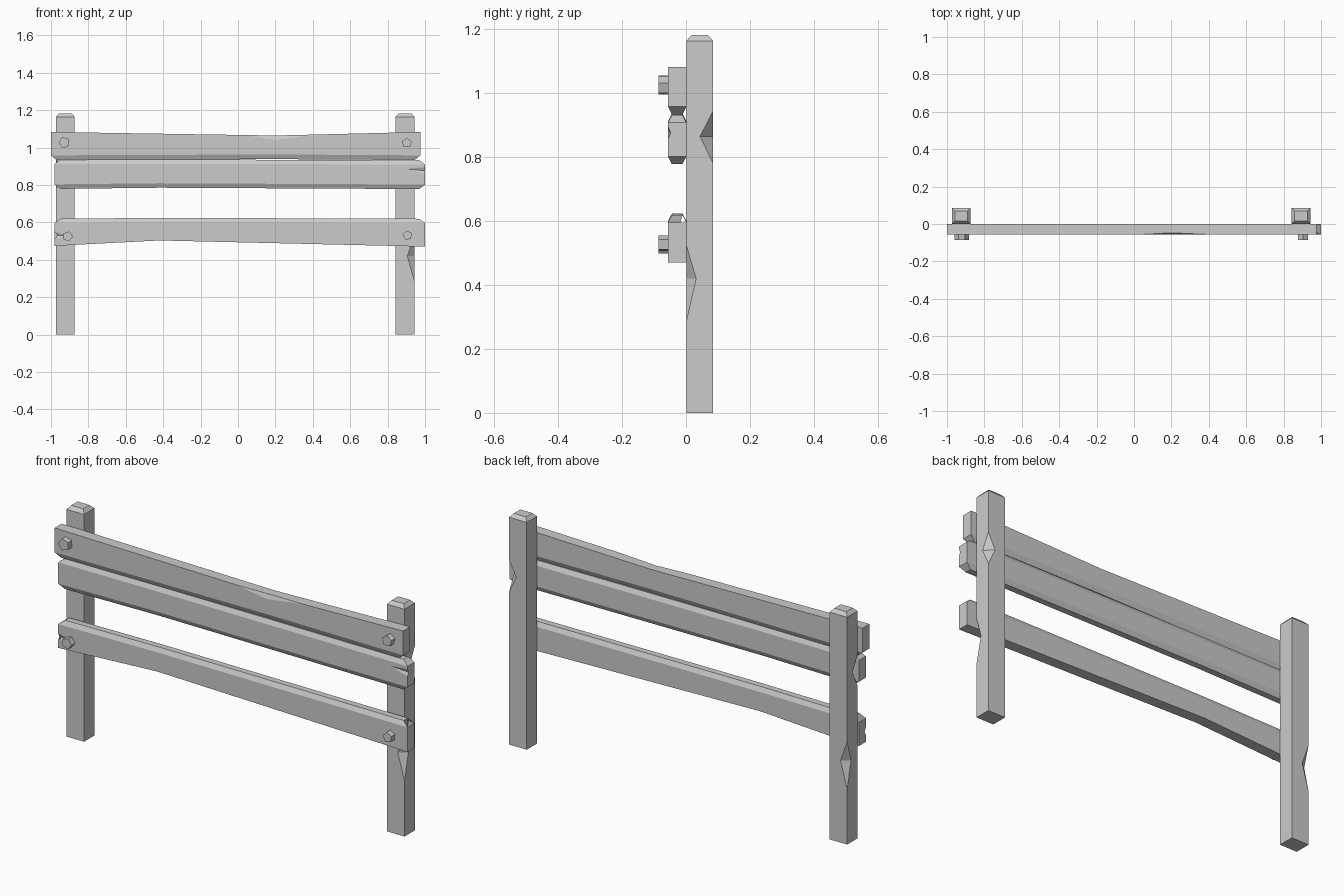
import bpy, bmesh, math
from mathutils import Vector

if "Cube" in bpy.data.objects:
    bpy.data.objects.remove(bpy.data.objects["Cube"])


def add_object(name, verts, faces):
    mesh = bpy.data.meshes.new(name)
    mesh.from_pydata(verts, [], faces)
    bm = bmesh.new()
    bm.from_mesh(mesh)
    bmesh.ops.recalc_face_normals(bm, faces=bm.faces)
    bm.to_mesh(mesh)
    bm.free()
    obj = bpy.data.objects.new(name, mesh)
    bpy.context.collection.objects.link(obj)
    return obj


def loft(name, rings):
    """Skin closed rings of equal length and cap both ends."""
    n = len(rings[0])
    verts = [v for ring in rings for v in ring]
    faces = [(r * n + i, r * n + (i + 1) % n, (r + 1) * n + (i + 1) % n, (r + 1) * n + i)
             for r in range(len(rings) - 1) for i in range(n)]
    faces += [tuple(range(n)), tuple(range(len(verts) - n, len(verts)))]
    return add_object(name, verts, faces)


def chip(obj, a, b, p, q):
    """Chip an edge from a to b, cutting as deep as p and q on its two faces."""
    pts = [Vector(v) for v in (a, b, p, q)]
    mid = (pts[2] + pts[3]) / 2
    cutter = add_object("chip_cutter", [mid + (v - mid) * 1.3 for v in pts],
                        [(0, 1, 2), (0, 1, 3), (0, 2, 3), (1, 2, 3)])
    cutter.hide_render = True
    mod = obj.modifiers.new("chip", 'BOOLEAN')
    mod.operation = 'DIFFERENCE'
    mod.solver = 'EXACT'
    mod.object = cutter
    bpy.context.view_layer.objects.active = obj
    bpy.ops.object.modifier_apply(modifier=mod.name)
    bpy.data.objects.remove(cutter)


FRONT, BACK = -0.056, 0.001


def plank(name, stations, top, bottom, inset_x=0.03, inset_y=0.012):
    """Stations are (x, z_low, z_high); top and bottom are chamfer heights."""
    rings = []
    for i, (x, lo, hi) in enumerate(stations):
        xi = x + inset_x * ((i == 0) - (i == len(stations) - 1))
        ring = []
        if bottom:
            ring += [(xi, BACK - inset_y, lo), (xi, FRONT + inset_y, lo)]
        else:
            ring += [(x, BACK, lo)]
        ring += [(x, FRONT, lo + bottom), (x, FRONT, hi - top)]
        if top:
            ring += [(xi, FRONT + inset_y, hi), (xi, BACK - inset_y, hi)]
            ring += [(x, BACK, hi - top)]
        else:
            ring += [(x, BACK, hi)]
        if bottom:
            ring += [(x, BACK, lo + bottom)]
        rings.append(ring)
    # chamfered ends are not planar, so close each with a flat core and corner slopes
    n = len(rings[0])
    verts = [v for r in rings for v in r]
    faces = [(r * n + i, r * n + (i + 1) % n, (r + 1) * n + (i + 1) % n, (r + 1) * n + i)
             for r in range(len(rings) - 1) for i in range(n)]
    for e, x in ((0, stations[0][0]), (len(verts) - n, stations[-1][0])):
        flat = [i for i in range(n) if abs(rings[0 if e == 0 else -1][i][0] - x) < 1e-6]
        faces.append(tuple(e + i for i in flat))
        if bottom:
            faces.append((e + n - 1, e, e + 1, e + 2))
        if top:
            k = flat[1]
            faces.append((e + k, e + k + 1, e + k + 2, e + k + 3))
    return add_object(name, verts, faces)


# Posts: one chipped post, reused turned by half a circle
def rect(hx, hy, z):
    return [(-hx, -hy, z), (hx, -hy, z), (hx, hy, z), (-hx, hy, z)]


HX, HY = 0.05, 0.042
post = loft("right_post", [rect(HX, HY, 0), rect(HX, HY, 1.164), rect(HX - 0.016, HY - 0.016, 1.182)])
chip(post, (HX, -HY, 0.525), (HX, -HY, 0.285), (0.012, -HY, 0.42), (HX, -0.011, 0.42))
chip(post, (HX, HY, 0.945), (HX, HY, 0.78), (0.01, HY, 0.865), (HX, 0.001, 0.865))
post.location = (0.893, 0.043, 0)
left = bpy.data.objects.new("left_post", post.data)
bpy.context.collection.objects.link(left)
left.location = (-0.923, 0.043, 0)
left.rotation_euler.z = math.pi

# Planks
upper = plank("upper_plank", [(-1.0, 0.933, 1.083), (0.2, 0.938, 1.064), (0.975, 0.933, 1.083)], 0, 0.025)
chip(upper, (0.03, FRONT, 1.0667), (0.41, FRONT, 1.0692), (0.2, FRONT, 1.04), (0.2, -0.047, 1.064))

middle = plank("middle_plank", [(-0.98, 0.779, 0.935), (-0.42, 0.785, 0.936), (1.0, 0.778, 0.932)], 0.023, 0.024)
chip(middle, (1.0, FRONT, 0.895), (1.0, FRONT, 0.857), (0.9, FRONT, 0.885), (1.0, -0.048, 0.876))

lower = plank("lower_plank", [(-0.98, 0.474, 0.619), (-0.42, 0.503, 0.624), (1.0, 0.47, 0.619)], 0.023, 0)
chip(lower, (-0.98, FRONT, 0.55), (-0.98, FRONT, 0.51), (-0.92, FRONT, 0.53), (-0.98, -0.046, 0.53))

# Five-sided bolt heads: x, z, radius, turn in degrees
bolts = {"upper_left_bolt": (-0.928, 1.026, 0.031, 110), "upper_right_bolt": (0.903, 1.024, 0.028, 90),
         "lower_left_bolt": (-0.911, 0.525, 0.028, 70), "lower_right_bolt": (0.906, 0.53, 0.026, 100)}
for name, (x, z, r, turn) in bolts.items():
    angles = [math.radians(turn + 72 * i) for i in range(5)]
    loft(name, [[(x + r * math.cos(a), y, z + r * math.sin(a)) for a in angles] for y in (-0.05, -0.086)])
